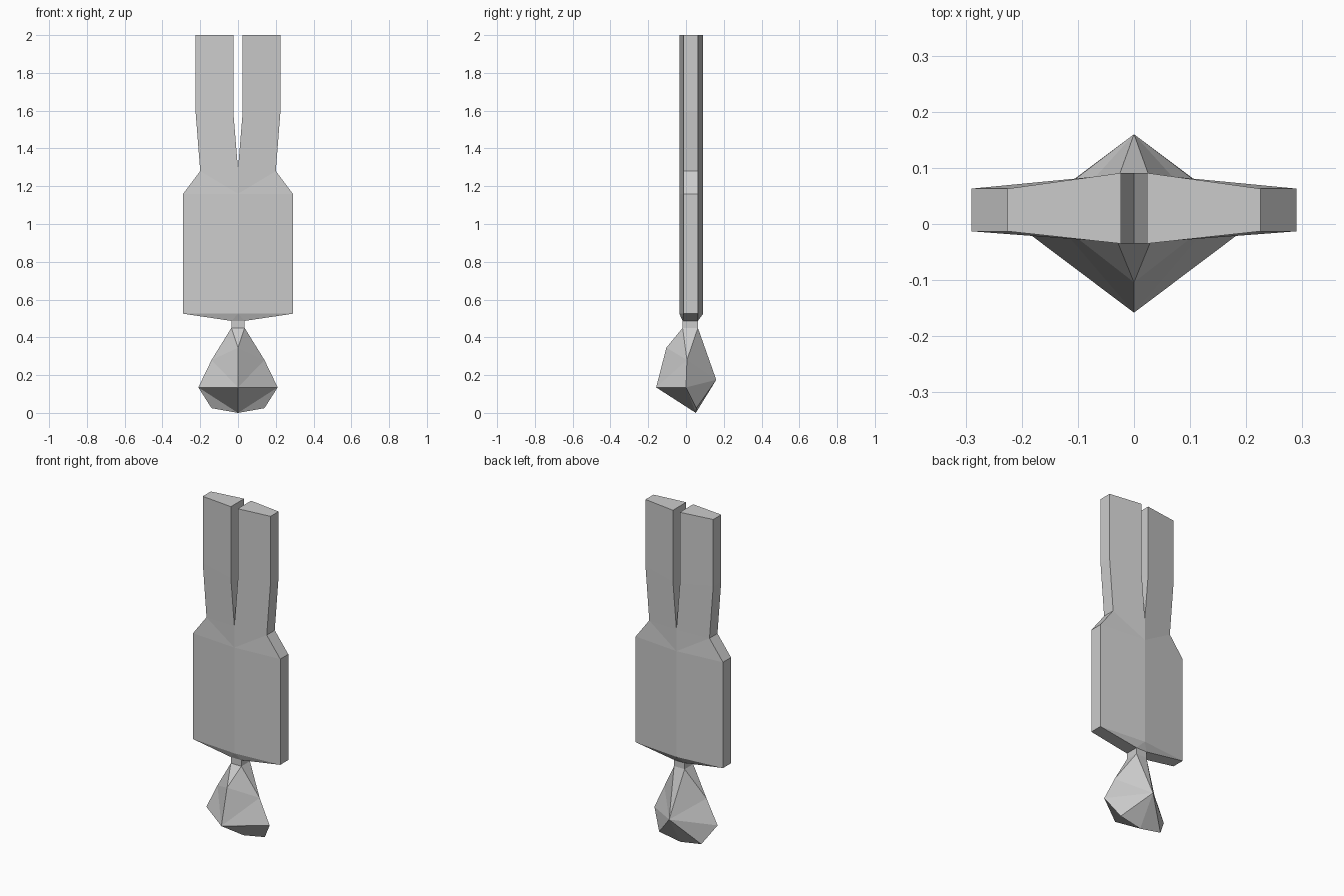
import bpy, bmesh

if "Cube" in bpy.data.objects:
    bpy.data.objects.remove(bpy.data.objects["Cube"])


def mirrored_object(name, points, faces):
    """Build a flat-shaded mesh from its right half, mirrored across x = 0."""
    bm = bmesh.new()
    for side in (1, -1):
        v = {k: bm.verts.new((side * x, y, z)) for k, (x, y, z) in points.items()}
        for f in faces:
            bm.faces.new([v[k] for k in f])
    bmesh.ops.remove_doubles(bm, verts=bm.verts, dist=1e-4)
    bmesh.ops.recalc_face_normals(bm, faces=bm.faces)
    mesh = bpy.data.meshes.new(name)
    bm.to_mesh(mesh)
    bm.free()
    obj = bpy.data.objects.new(name, mesh)
    bpy.context.collection.objects.link(obj)
    return obj


# Depth ranges: thick along the centre, thin at the outer edges and neck
THICK, THIN, NECK = (-0.035, 0.091), (-0.013, 0.063), (-0.018, 0.063)

# Silhouette of the right half: x, z, depth range
outline = {
    "leg_in": (0.023, 2.0, THICK), "knee_in": (0.023, 1.57, THICK),
    "crotch": (0, 1.29, THICK), "waist": (0, 1.16, THICK), "low": (0, 0.525, THICK),
    "leg_out": (0.225, 2.0, THIN), "knee_out": (0.225, 1.6, THIN),
    "hip": (0.20, 1.28, THIN), "shoulder": (0.29, 1.16, THIN),
    "corner": (0.29, 0.525, THIN),
    "neck": (0.035, 0.487, NECK), "neck_mid": (0, 0.487, NECK),
    "neck_end": (0.035, 0.45, NECK), "end_mid": (0, 0.45, NECK),
}
panels = [
    ("leg_in", "knee_in", "knee_out", "leg_out"),
    ("knee_in", "crotch", "hip", "knee_out"),
    ("crotch", "waist", "hip"), ("waist", "shoulder", "hip"),
    ("waist", "low", "corner", "shoulder"),
    ("low", "neck", "corner"), ("low", "neck_mid", "neck"),
    ("neck_mid", "end_mid", "neck_end", "neck"),
]
rim = ["crotch", "knee_in", "leg_in", "leg_out", "knee_out", "hip",
       "shoulder", "corner", "neck", "neck_end"]

# Legs, torso and neck: front and back panels joined by a rim
points = {(k, s): (x, d[s], z) for k, (x, z, d) in outline.items() for s in (0, 1)}
faces = [[(k, s) for k in p] for p in panels for s in (0, 1)]
faces += [[(a, 0), (b, 0), (b, 1), (a, 1)] for a, b in zip(rim, rim[1:])]
mirrored_object("torso_and_legs", points, faces)

# Faceted head hanging below the neck
head = {
    "A": (0.035, -0.018, 0.45), "B": (0.035, 0.063, 0.45),    # neck corners
    "a": (0, -0.018, 0.45), "b": (0, 0.063, 0.45),            # neck middle
    "F": (0, -0.104, 0.345), "G": (0, -0.158, 0.135),         # front ridge
    "S": (0.14, 0.005, 0.28), "T": (0.21, 0, 0.135),          # side
    "U": (0.14, 0.055, 0.025), "D": (0, 0.052, 0.0),          # underside
    "K": (0, 0.16, 0.175),                                    # back point
}
mirrored_object("head", head, ["aAF", "ASF", "FSG", "STG", "GTD", "TUD",
                               "TKU", "UKD", "SKT", "ABS", "BKS", "bKB"])
